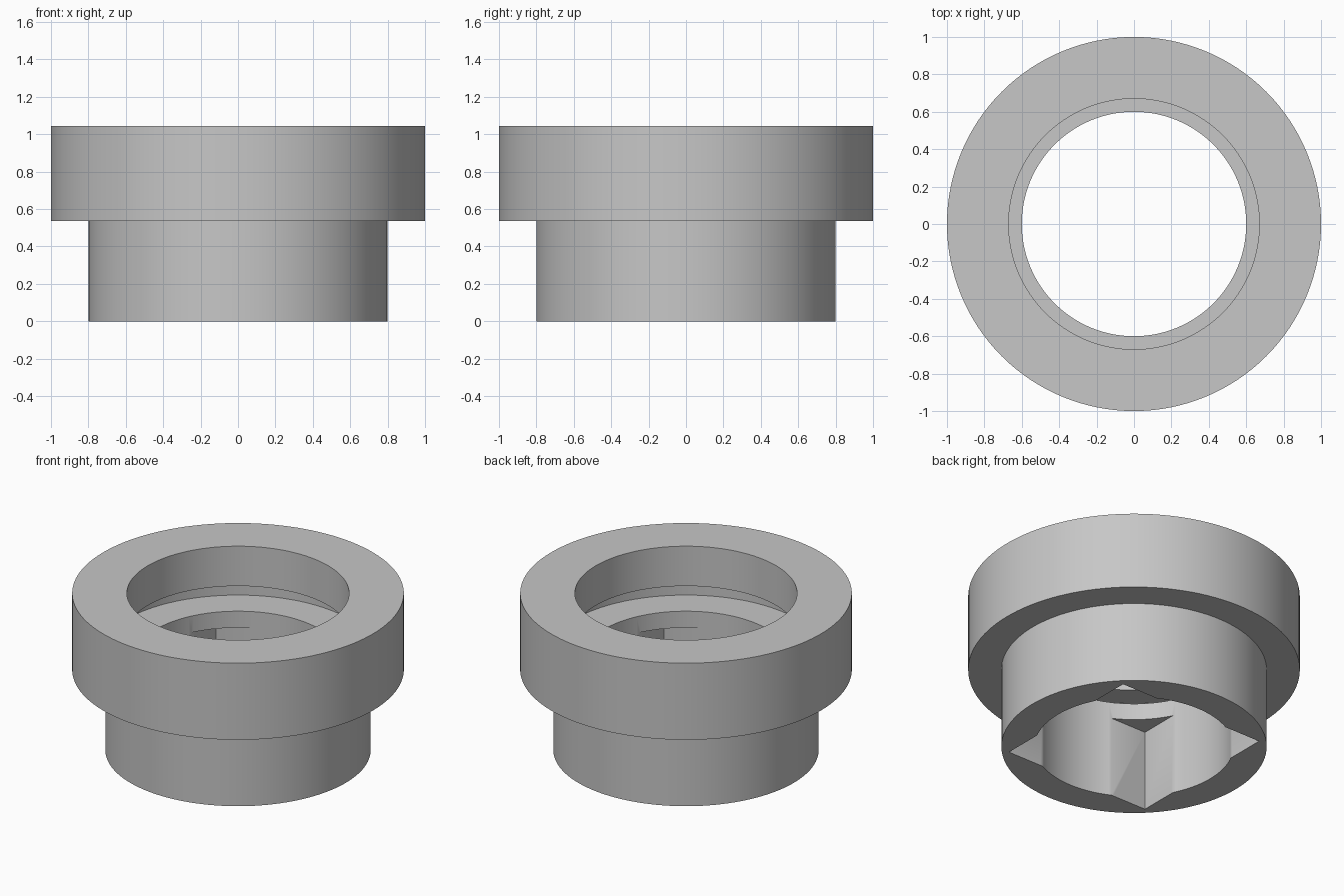
import bpy
import bmesh
import math

SEGMENTS = 128

old = bpy.data.objects.get("Cube")
if old:
    bpy.data.objects.remove(old, do_unlink=True)

# Single plain grey material
grey = bpy.data.materials.new("plain_grey")
grey.use_nodes = True
colour = (0.57, 0.57, 0.57, 1.0)
grey.diffuse_color = colour
grey.node_tree.nodes["Principled BSDF"].inputs["Base Color"].default_value = colour


def add_object(name, bm):
    bmesh.ops.recalc_face_normals(bm, faces=bm.faces[:])
    mesh = bpy.data.meshes.new(name)
    bm.to_mesh(mesh)
    bm.free()
    mesh.materials.append(grey)
    obj = bpy.data.objects.new(name, mesh)
    bpy.context.collection.objects.link(obj)
    return obj


def lathe(name, profile):
    """Revolve a closed (radius, height) outline about z."""
    bm = bmesh.new()
    verts = [bm.verts.new((r, 0, z)) for r, z in profile]
    edges = [bm.edges.new((v, verts[i - 1])) for i, v in enumerate(verts)]
    bmesh.ops.spin(bm, geom=verts + edges, cent=(0, 0, 0), axis=(0, 0, 1),
                   angle=math.tau, steps=SEGMENTS, use_duplicate=False)
    bmesh.ops.remove_doubles(bm, verts=bm.verts[:], dist=0.0001)
    return add_object(name, bm)


# Flanged collar: outer steps, then the lip, inner groove and through hole
collar = lathe("flanged_collar", [
    (0.80, 0.0), (0.80, 0.535), (1.0, 0.535), (1.0, 1.045),
    (0.67, 1.045), (0.67, 0.78), (0.83, 0.78), (0.83, 0.645),
    (0.60, 0.645), (0.60, 0.0),
])

# Square socket whose corners notch the lower bore
bm = bmesh.new()
bmesh.ops.create_cube(bm, size=1)
bmesh.ops.scale(bm, vec=(1.07, 1.07, 0.635), verts=bm.verts[:])
bmesh.ops.translate(bm, vec=(0, 0, 0.2175), verts=bm.verts[:])
cutter = add_object("square_socket_cutter", bm)
cutter.hide_render = True

cut = collar.modifiers.new("square_socket", 'BOOLEAN')
cut.operation = 'DIFFERENCE'
cut.solver = 'EXACT'
cut.object = cutter

bpy.ops.object.select_all(action='DESELECT')
collar.select_set(True)
bpy.context.view_layer.objects.active = collar
bpy.ops.object.modifier_apply(modifier=cut.name)
bpy.data.objects.remove(cutter, do_unlink=True)
bpy.ops.object.shade_smooth_by_angle(angle=math.radians(30))
